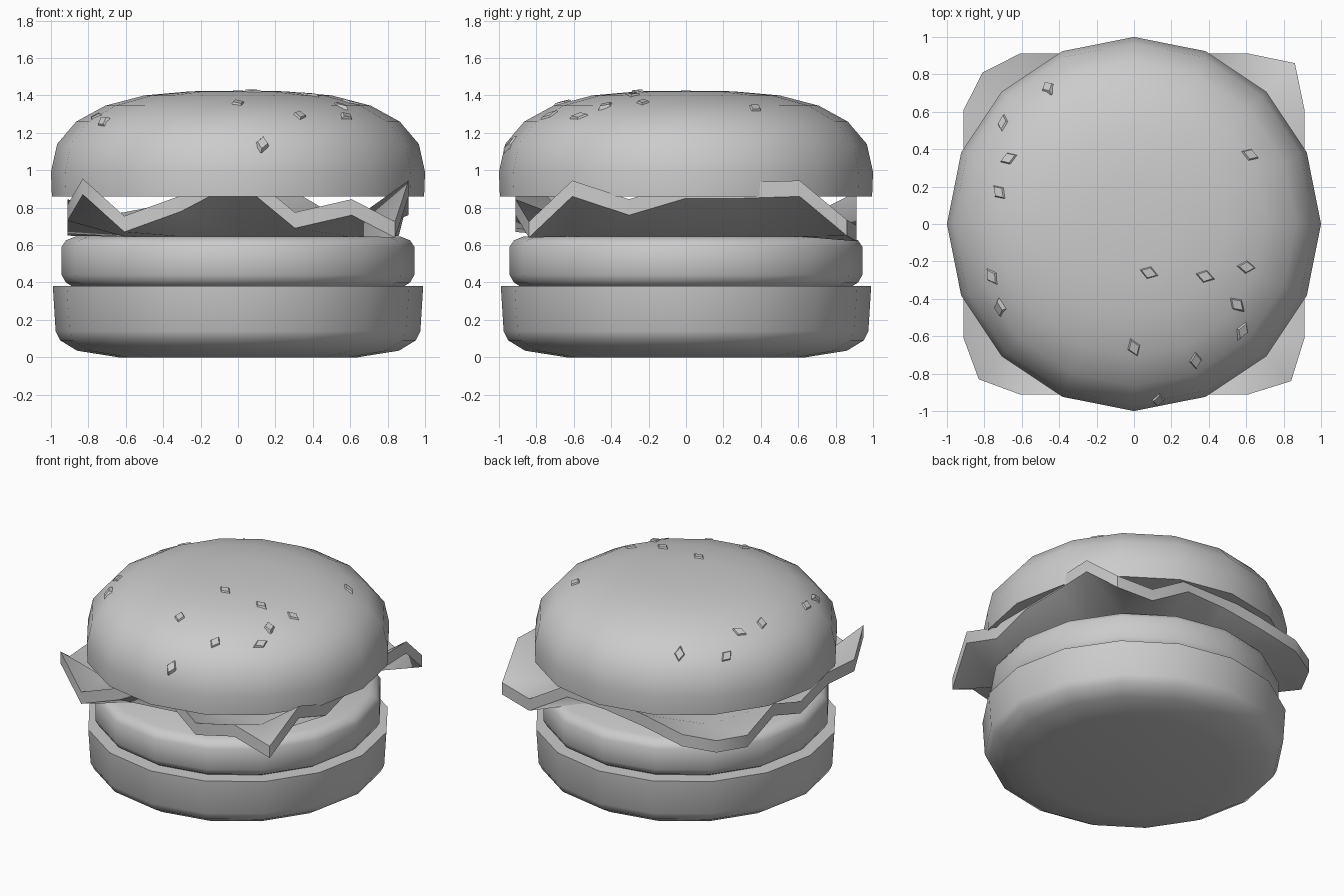
import bpy, bmesh, math, random
from mathutils import Vector, Matrix

random.seed(4)
cube = bpy.data.objects.get("Cube")
if cube:
    bpy.data.objects.remove(cube, do_unlink=True)

grey = bpy.data.materials.new("light_grey")
grey.use_nodes = True
grey.diffuse_color = (0.6, 0.6, 0.6, 1)
grey.node_tree.nodes["Principled BSDF"].inputs["Base Color"].default_value = (0.6, 0.6, 0.6, 1)


def finish(name, bm, angle):
    """Turn a bmesh into a named object with smooth shading below the angle."""
    bmesh.ops.recalc_face_normals(bm, faces=bm.faces)
    mesh = bpy.data.meshes.new(name)
    bm.to_mesh(mesh)
    bm.free()
    mesh.materials.append(grey)
    obj = bpy.data.objects.new(name, mesh)
    bpy.context.collection.objects.link(obj)
    bpy.ops.object.select_all(action="DESELECT")
    obj.select_set(True)
    bpy.context.view_layer.objects.active = obj
    bpy.ops.object.shade_smooth_by_angle(angle=math.radians(angle))
    return obj


def lathe(name, profile, angle, sides=16):
    """Closed round part from (radius, height) points, bottom to top."""
    bm = bmesh.new()
    rings = []
    for r, z in profile:
        turns = [math.tau * i / sides for i in range(sides)]
        rings.append([bm.verts.new((r * math.cos(t), r * math.sin(t), z)) for t in turns])
    for low, high in zip(rings, rings[1:]):
        for i in range(sides):
            j = (i + 1) % sides
            bm.faces.new((low[i], low[j], high[j], high[i]))
    bm.faces.new(rings[0][::-1])
    bm.faces.new(rings[-1])
    return finish(name, bm, angle)


# Buns and patty
lathe("bottom_bun", [(0.64, 0), (0.86, 0.035), (0.95, 0.09), (0.975, 0.14), (0.99, 0.38)], 50)
lathe("patty", [(0.88, 0.375), (0.92, 0.4), (0.943, 0.44), (0.943, 0.59),
                (0.92, 0.625), (0.87, 0.645)], 60)
top_bun = lathe("top_bun", [(0.995, 0.86), (1, 0.99), (0.967, 1.14), (0.865, 1.26),
                            (0.71, 1.345), (0.5, 1.4), (0.25, 1.422), (0.02, 1.425)], 50)

# Wavy square leaf: flat middle, border heights along each side
front = [0.87, 0.67, 0.78, 0.94, 0.69, 0.76, 0.64]
back = [0.66, 0.69, 0.75, 0.79, 0.8, 0.62, 0.65]
left = [0.86, 0.76, 0.85, 0.85, 0.86]
right = [0.73, 0.75, 0.66, 0.76, 0.65]
corners = {(0, 0): 0.83, (6, 0): 0.84, (6, 6): 0.86, (0, 6): 0.81}
bm = bmesh.new()
step, thick = 0.304, 0.085


def leaf_point(i, j):
    x, y = (i - 3) * step, (j - 3) * step
    if (i, j) in corners:
        x, y = (math.copysign(corners[i, j], v) for v in (x, y))
    if j in (0, 6):
        z = (front if j == 0 else back)[i]
    elif i in (0, 6):
        z = (right if i == 0 else left)[j - 1]
    else:
        z = 0.645
    return Vector((x, y, z))


layers = [[[bm.verts.new(leaf_point(i, j) + Vector((0, 0, h))) for j in range(7)]
           for i in range(7)] for h in (0, thick)]
for grid in layers:
    for i in range(6):
        for j in range(6):
            bm.faces.new((grid[i][j], grid[i + 1][j], grid[i + 1][j + 1], grid[i][j + 1]))
rim = ([(i, 0) for i in range(6)] + [(6, j) for j in range(6)]
       + [(i, 6) for i in range(6, 0, -1)] + [(0, j) for j in range(6, 0, -1)])
low, high = layers
for (a, b), (c, d) in zip(rim, rim[1:] + rim[:1]):
    bm.faces.new((low[a][b], low[c][d], high[c][d], high[a][b]))
finish("lettuce_leaf", bm, 50)

# Sesame seeds: small flakes lying on the dome
spots = [(-0.46, 0.73), (-0.7, 0.54), (-0.67, 0.35), (-0.72, 0.17), (-0.76, -0.28),
         (-0.72, -0.45), (0.08, -0.26), (0.38, -0.28), (0.6, -0.23), (0.55, -0.43),
         (0.58, -0.57), (0, -0.66), (0.33, -0.73), (0.62, 0.37), (0.13, -0.94)]
bm = bmesh.new()
for x, y in spots:
    hit, place, normal, face = top_bun.ray_cast(Vector((x, y, 3)), Vector((0, 0, -1)))
    if not hit:
        continue
    turn = normal.to_track_quat("Z", "Y").to_matrix().to_4x4()
    spin = Matrix.Rotation(random.uniform(0, math.tau), 4, "Z")
    shape = Matrix.Diagonal((1.2, 0.8, 1, 1))
    bmesh.ops.create_cone(bm, cap_ends=True, segments=4, radius1=0.05, radius2=0.035,
                          depth=0.02, matrix=Matrix.Translation(place) @ turn @ spin @ shape)
finish("sesame_seeds", bm, 30)
